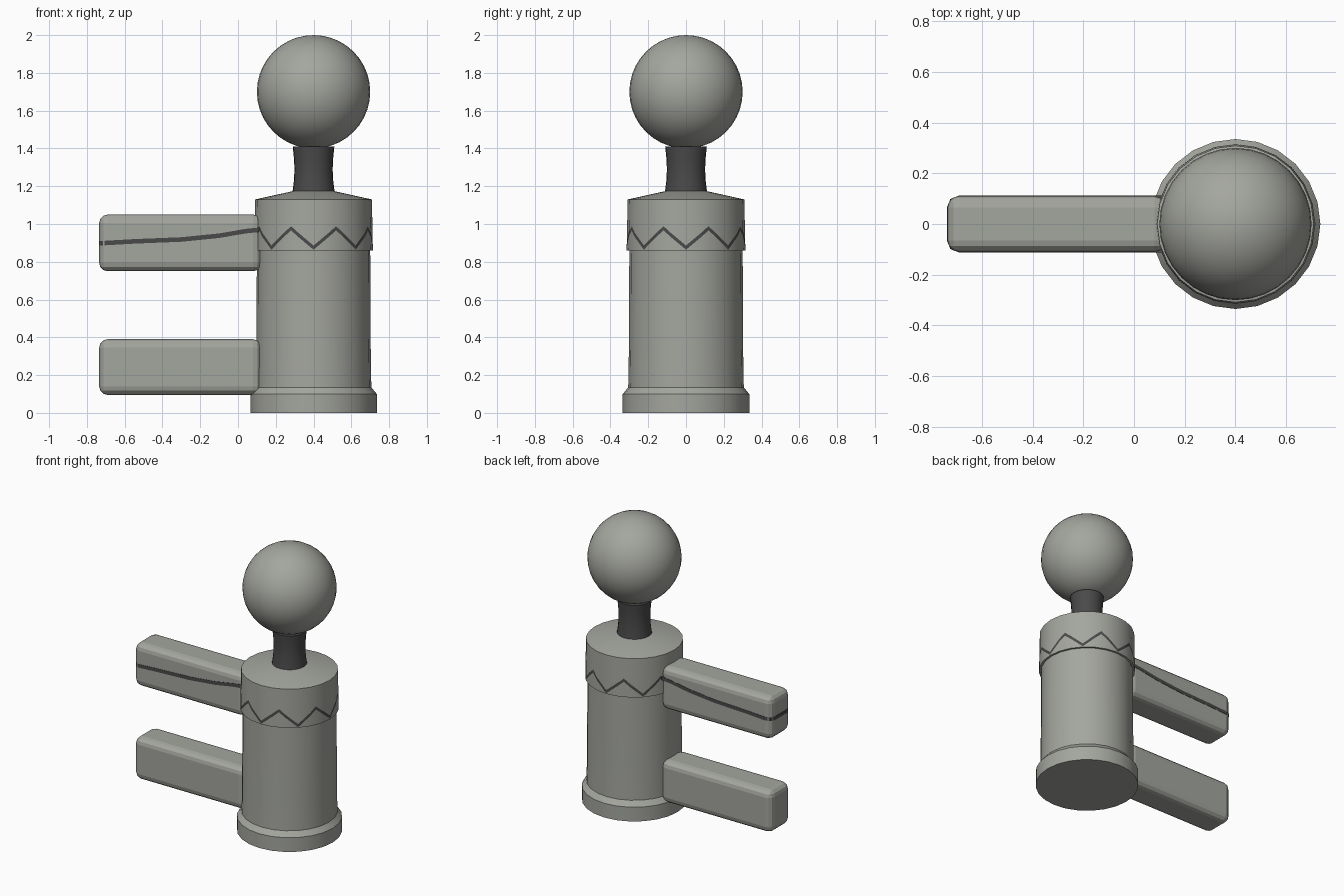
import bpy, bmesh, math

if "Cube" in bpy.data.objects:
    bpy.data.objects.remove(bpy.data.objects["Cube"])

POST_X = 0.4
SIDES = 24


def material(name, rgb):
    m = bpy.data.materials.new(name)
    m.diffuse_color = (*rgb, 1)
    m.use_nodes = True
    m.node_tree.nodes["Principled BSDF"].inputs["Base Color"].default_value = m.diffuse_color
    return m


STONE = material("weathered grey", (0.37, 0.38, 0.345))
DARK = material("dark grey", (0.068, 0.068, 0.068))


def finish(bm, name, mat, smooth=None):
    bmesh.ops.recalc_face_normals(bm, faces=bm.faces)
    mesh = bpy.data.meshes.new(name)
    bm.to_mesh(mesh)
    bm.free()
    mesh.materials.append(mat)
    ob = bpy.data.objects.new(name, mesh)
    bpy.context.collection.objects.link(ob)
    if smooth:
        bpy.ops.object.select_all(action='DESELECT')
        ob.select_set(True)
        bpy.context.view_layer.objects.active = ob
        bpy.ops.object.shade_smooth_by_angle(angle=math.radians(smooth))
    return ob


def lathe(name, profile, mat):
    """Turn (radius, height) points around the post axis, closed at both ends."""
    bm = bmesh.new()
    rings = []
    for r, z in profile:
        rings.append([bm.verts.new((POST_X + r * math.cos(2 * math.pi * i / SIDES),
                                    r * math.sin(2 * math.pi * i / SIDES), z))
                      for i in range(SIDES)])
    for a, b in zip(rings, rings[1:]):
        for i in range(SIDES):
            j = (i + 1) % SIDES
            bm.faces.new((a[i], a[j], b[j], b[i]))
    bm.faces.new(rings[0])
    bm.faces.new(rings[-1])
    return finish(bm, name, mat, 30)


# Turned post: flared foot, shaft, wider collar and shallow cone top
lathe("post", [(0.335, 0), (0.335, 0.1), (0.306, 0.135), (0.303, 0.3), (0.3, 0.86),
               (0.314, 0.86), (0.309, 1.13), (0.105, 1.175)], STONE)
lathe("neck", [(0.112, 1.165), (0.104, 1.23), (0.101, 1.29), (0.104, 1.35), (0.11, 1.41)], DARK)

# Ball finial
bm = bmesh.new()
bmesh.ops.create_uvsphere(bm, u_segments=32, v_segments=20, radius=0.3)
bmesh.ops.translate(bm, verts=bm.verts, vec=(POST_X, 0, 1.7))
finish(bm, "ball", STONE, 40)


# Two chamfered rails running into the post
def rail(name, z0, z1):
    x0, x1 = -0.735, 0.125
    bm = bmesh.new()
    bmesh.ops.create_cube(bm, size=1)
    bmesh.ops.scale(bm, verts=bm.verts, vec=(x1 - x0, 0.22, z1 - z0))
    bmesh.ops.translate(bm, verts=bm.verts, vec=((x0 + x1) / 2, 0, (z0 + z1) / 2))
    bmesh.ops.bevel(bm, geom=bm.edges[:], offset=0.045, segments=3, profile=0.5, affect='EDGES')
    finish(bm, name, STONE)


rail("lower_rail", 0.095, 0.39)
rail("upper_rail", 0.75, 1.05)

# Wavy dark line around the upper rail: a thin band just proud of its faces
line = [(-0.737, 0.897), (-0.55, 0.908), (-0.3, 0.918), (-0.1, 0.938), (0.04, 0.962), (0.12, 0.97)]
half, w, chamfer = 0.012, 0.112, 0.045
bm = bmesh.new()
rows = []
pts = [(-0.737, 0.897, w - chamfer), (-0.724, 0.898, w - 0.013), (-0.69, 0.9, w)]
pts += [(x, z, w) for x, z in line[1:]]
for x, z, y in pts:
    rows.append([bm.verts.new((x, s * y, z + d)) for s, d in
                 ((-1, -half), (-1, half), (1, half), (1, -half))])
for a, b in zip(rows, rows[1:]):
    for i in range(4):
        j = (i + 1) % 4
        bm.faces.new((a[i], a[j], b[j], b[i]))
bm.faces.new(rows[0])
bm.faces.new(rows[-1])
finish(bm, "rail_line", DARK)

# Zigzag line around the collar: eight waves laid on the collar's flat sides
bm = bmesh.new()
steps = 48
cols = []
for i in range(steps):
    a = 2 * math.pi * i / steps
    wave = abs((i % 6) - 3)             # 3 at a low point, 0 at a peak
    z = 0.977 - 0.102 * wave / 3
    col = []
    for d in (-0.011, 0.011):
        r = 0.314 - 0.005 * (z + d - 0.86) / 0.27
        if i % 2:                       # middle of a flat side
            r *= math.cos(math.pi / SIDES)
        r += 0.0015
        col.append(bm.verts.new((POST_X + r * math.cos(a), r * math.sin(a), z + d)))
    cols.append(col)
for i in range(steps):
    a, b = cols[i], cols[(i + 1) % steps]
    bm.faces.new((a[0], b[0], b[1], a[1]))
finish(bm, "collar_zigzag", DARK)
